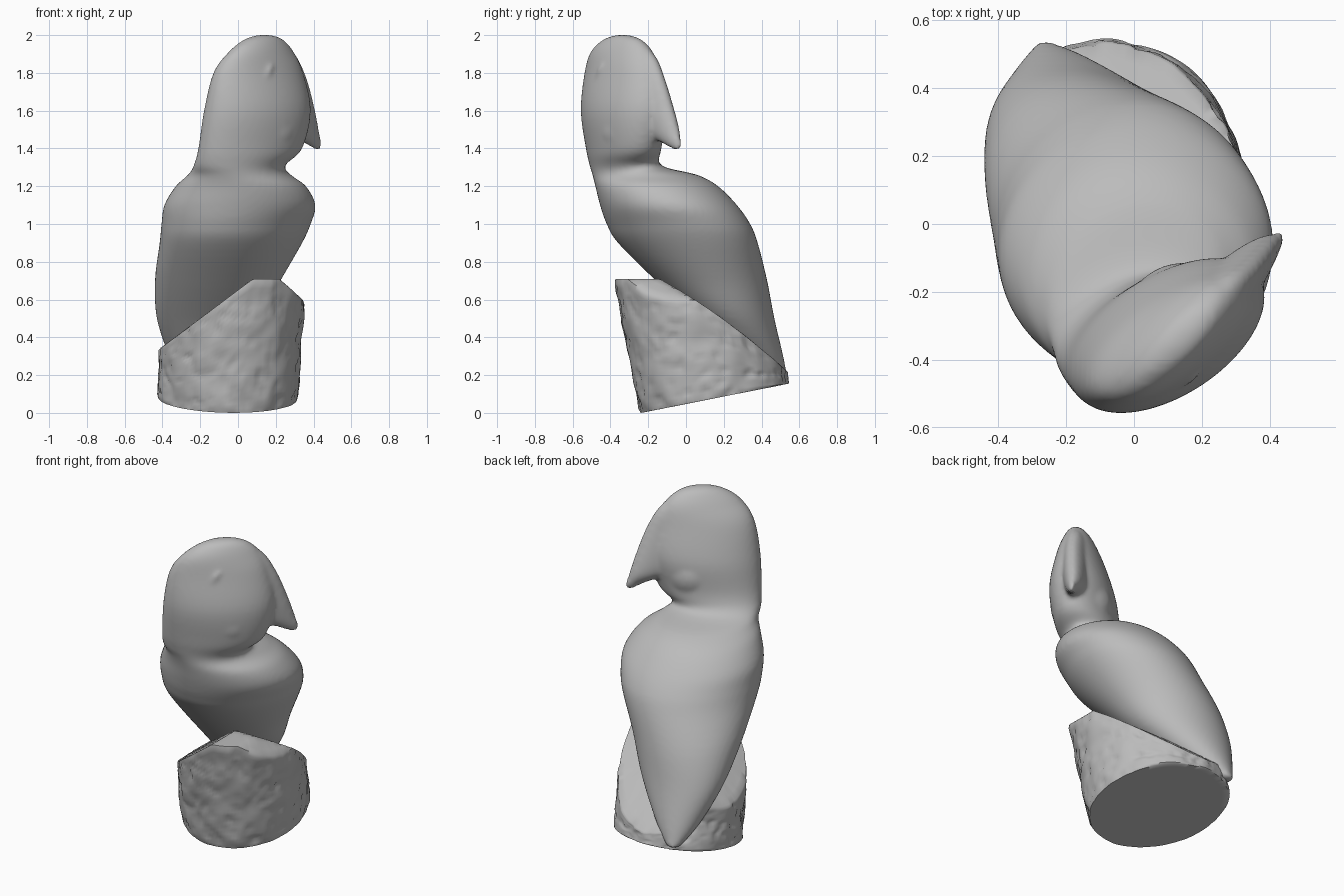
import bpy, math
from mathutils import Vector, noise

cube = bpy.data.objects.get("Cube")
if cube:
    bpy.data.objects.remove(cube, do_unlink=True)

stone = bpy.data.materials.new("grey stone")
stone.use_nodes = True
GREY = (0.5, 0.5, 0.5, 1)
stone.diffuse_color = GREY
stone.node_tree.nodes["Principled BSDF"].inputs["Base Color"].default_value = GREY

SIDES = 64


def skin(name, rings):
    """Closed surface through a stack of equal rings."""
    n = len(rings[0])
    verts = [p for ring in rings for p in ring]
    faces = [(i * n + j, i * n + (j + 1) % n, (i + 1) * n + (j + 1) % n, (i + 1) * n + j)
             for i in range(len(rings) - 1) for j in range(n)]
    faces += [tuple(reversed(range(n))), tuple(range(len(verts) - n, len(verts)))]
    mesh = bpy.data.meshes.new(name)
    mesh.from_pydata(verts, [], faces)
    mesh.materials.append(stone)
    obj = bpy.data.objects.new(name, mesh)
    bpy.context.collection.objects.link(obj)
    return obj


def spline(rows, steps):
    """Catmull-Rom rows between the given rows."""
    out = []
    for i in range(len(rows) - 1):
        quad = rows[max(i - 1, 0)], rows[i], rows[i + 1], rows[min(i + 2, len(rows) - 1)]
        for s in range(steps):
            t = s / steps
            out.append([b + t / 2 * (c - a + t * (2 * a - 5 * b + 4 * c - d + t * (3 * (b - c) + d - a)))
                        for a, b, c, d in zip(*quad)])
    return out + [rows[-1]]


def oval(z, x0, x1, y0, y1, skew):
    """Slanted oval filling the given x and y limits."""
    ring = []
    for k in range(SIDES):
        t = math.tau * k / SIDES
        ring.append(Vector(((x0 + x1) / 2 + (x1 - x0) / 2 * math.cos(t),
                            (y0 + y1) / 2 + (y1 - y0) / 2 * math.sin(t + math.radians(skew)), z)))
    return ring


def loft(name, rows, steps=5):
    return skin(name, [oval(*row) for row in spline(rows, steps)])


# Bird: tail, back, chest, neck and turned head (z, x limits, y limits, skew)
bird = loft("bird", [
    (.17, -.3, -.23, .46, .54, 0),
    (.3, -.365, -.07, .26, .515, -4),
    (.5, -.43, .11, .05, .468, -6),
    (.7, -.44, .225, -.16, .43, -3),
    (.9, -.415, .34, -.36, .38, 3),
    (1, -.405, .385, -.42, .34, 4),
    (1.1, -.39, .41, -.455, .27, 3),
    (1.2, -.33, .36, -.48, .17, 3),
    (1.26, -.265, .28, -.495, .06, 8),
    (1.31, -.235, .25, -.51, -.13, 15),
    (1.4, -.21, .34, -.53, -.13, 26),
    (1.6, -.18, .385, -.557, -.1, 30),
    (1.8, -.13, .345, -.537, -.14, 38),
    (1.91, -.05, .295, -.505, -.175, 42),
    (1.975, .03, .24, -.44, -.235, 42),
    (2, .1, .18, -.37, -.3, 35)])

# Hooked beak, its ridge running up over the forehead
beak = loft("beak", [
    (1.39, .41, .437, -.06, -.03, 40),
    (1.43, .35, .44, -.13, -.025, 44),
    (1.5, .2, .427, -.26, -.035, 46),
    (1.6, .12, .408, -.34, -.06, 47),
    (1.75, .06, .37, -.4, -.105, 48),
    (1.87, .04, .32, -.43, -.15, 47),
    (1.95, .07, .26, -.41, -.21, 45)])


def blob(name, place, size, turn):
    bpy.ops.mesh.primitive_uv_sphere_add(segments=32, ring_count=16, location=place,
                                         rotation=[math.radians(a) for a in turn])
    obj = bpy.context.object
    obj.name = name
    obj.scale = size
    return obj


# Low round cheeks on both sides and a small crest fold
cheeks = blob("cheeks", (.145, -.29, 1.5), (.18, .176, .17), (0, 0, 38))
crest = blob("crest_fold", (.16, -.455, 1.8), (.012, .02, .05), (-15, 30, 0))

# Fuse the carved bird into one soft surface
bpy.ops.object.select_all(action="DESELECT")
for part in (bird, beak, cheeks, crest):
    part.select_set(True)
bpy.context.view_layer.objects.active = bird
bpy.ops.object.join()
remesh = bird.modifiers.new("fuse", "REMESH")
remesh.mode = "VOXEL"
remesh.voxel_size = .014
remesh.use_smooth_shade = True
soften = bird.modifiers.new("soften", "SMOOTH")
soften.factor = .5
soften.iterations = 5

# Leaning stump with a roof-like sloping top and rough bark
LEVELS = 28


def stump_top(x, y):
    back = .63 - .62 * y - .3 * y * y
    return min(.71, back, .65 + .75 * x, .7 - .9 * (x - .23))


def stump_ring(level, inset=1.0):
    ring = []
    for k in range(SIDES * 2):
        t = math.tau * k / (SIDES * 2)
        x = -.06 + .375 * inset * math.cos(t)
        y = .168 + .412 * inset * math.sin(t - .1)
        low = .19 * (y + .24)
        top = stump_top(x + .03, y - .1)
        top = stump_top(x + .06 * top, y - .2 * top)
        z = low + (max(top, low + .01) - low) * level
        p = Vector((x + .06 * z, y - .2 * z, z))
        rough = noise.noise(p * 9) * .01 + min(0, noise.noise(p * 22) + .1) * .02
        out = Vector((math.cos(t), math.sin(t), 0))
        ring.append(p + out * rough * (inset if 0 < level < 1 else .4))
    return ring


rings = [stump_ring(0, f) for f in (.05, .5, .9)]
rings += [stump_ring(i / LEVELS, .985 if i in (0, LEVELS) else 1) for i in range(LEVELS + 1)]
rings += [stump_ring(1, f) for f in (.9, .8, .7, .6, .5, .4, .3, .15, .02)]
stump = skin("stump", rings)

for obj in (bird, stump):
    bpy.ops.object.select_all(action="DESELECT")
    obj.select_set(True)
    bpy.context.view_layer.objects.active = obj
    bpy.ops.object.shade_smooth_by_angle(angle=math.radians(50))
